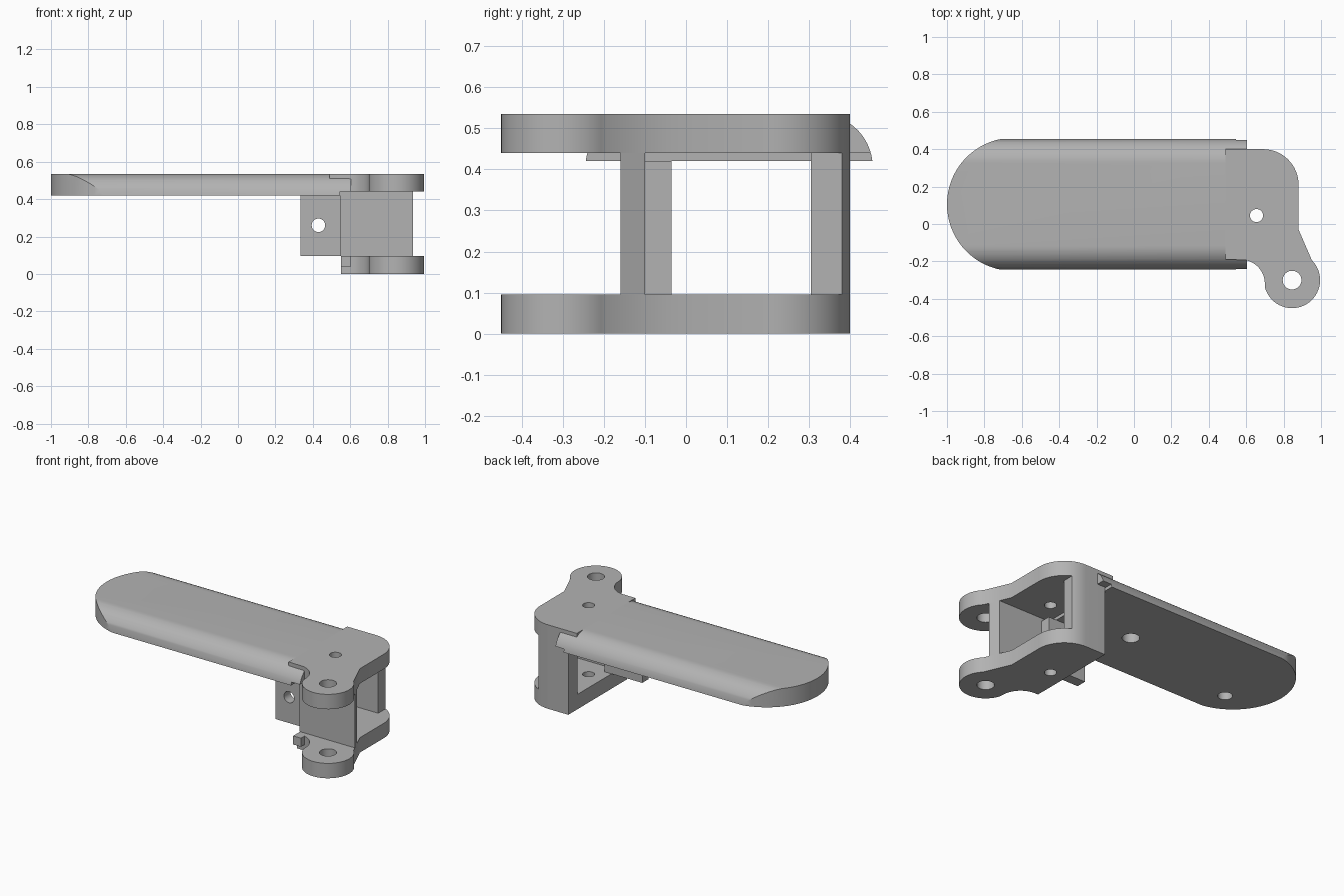
import bpy, bmesh, math
from mathutils import Matrix, Vector

cube = bpy.data.objects.get("Cube")
if cube:
    bpy.data.objects.remove(cube, do_unlink=True)

grey = bpy.data.materials.new("plain_grey")
grey.use_nodes = True
grey.diffuse_color = (0.45, 0.45, 0.45, 1)
grey.node_tree.nodes["Principled BSDF"].inputs["Base Color"].default_value = (0.45, 0.45, 0.45, 1)

# Maps local prism axes (u, v, extrusion) onto world axes
AXES = {"z": Matrix.Identity(3),
        "x": Matrix(((0, 0, 1), (1, 0, 0), (0, 1, 0))),
        "y": Matrix(((0, 1, 0), (0, 0, 1), (1, 0, 0)))}


def prism(name, outline, low, high, axis="z"):
    """Extrude a closed 2D outline along one axis."""
    bm = bmesh.new()
    rot = AXES[axis]
    face = bm.faces.new([bm.verts.new(rot @ Vector((u, v, low))) for u, v in outline])
    top = bmesh.ops.extrude_face_region(bm, geom=[face])
    moved = [g for g in top["geom"] if isinstance(g, bmesh.types.BMVert)]
    bmesh.ops.translate(bm, verts=moved, vec=rot @ Vector((0, 0, high - low)))
    bmesh.ops.recalc_face_normals(bm, faces=bm.faces)
    mesh = bpy.data.meshes.new(name)
    bm.to_mesh(mesh)
    bm.free()
    mesh.materials.append(grey)
    obj = bpy.data.objects.new(name, mesh)
    bpy.context.collection.objects.link(obj)
    return obj


def rect(u0, u1, v0, v1):
    return [(u0, v0), (u1, v0), (u1, v1), (u0, v1)]


def arc(cu, cv, r, start, end, steps=16):
    angles = [math.radians(start + (end - start) * i / steps) for i in range(steps + 1)]
    return [(cu + r * math.cos(a), cv + r * math.sin(a)) for a in angles]


def circle(cu, cv, r):
    return arc(cu, cv, r, 0, 350, 35)


def combine(obj, tool, operation):
    """Apply a boolean and discard the tool."""
    tool.hide_render = True
    mod = obj.modifiers.new("cut", "BOOLEAN")
    mod.operation, mod.object, mod.solver = operation, tool, "EXACT"
    bpy.ops.object.select_all(action="DESELECT")
    bpy.context.view_layer.objects.active = obj
    obj.select_set(True)
    bpy.ops.object.modifier_apply(modifier=mod.name)
    bpy.data.objects.remove(tool, do_unlink=True)


def hub_outline(left):
    """Hinge plate outline: rounded corner, slanted neck, round pin eye."""
    return ([(left, 0.4)] + arc(0.69, 0.21, 0.19, 90, 0)
            + [(0.88, -0.03)] + arc(0.845, -0.3, 0.15, 45, -163, 32)
            + arc(0.57, -0.32, 0.13, 10, 80, 10) + [(left, -0.19)])


MID = 0.105       # centre line of the lever
TOP = 0.535
PLATE = 0.095     # plate thickness
UPPER = TOP - PLATE

# Lever: domed bar trimmed to a rounded plan
side = arc(0.22, TOP - 0.13, 0.13, 6.6, 90, 14)
dome = [(MID + u, v) for u, v in side] + [(MID - u, v) for u, v in reversed(side)]
lever = prism("lever", dome, -1.1, 0.605, "x")
half = math.degrees(math.asin(0.35 / 0.356))
plan = arc(-0.644, MID, 0.356, 180 - half, 180 + half, 32)
plan += [(0.7, MID - 0.35), (0.7, MID + 0.35)]
combine(lever, prism("plan_cutter", plan, 0.3, 0.7), "INTERSECT")
combine(lever, prism("end_cutter", rect(0.545, 0.7, -0.5, 0.7), 0.3, UPPER), "DIFFERENCE")
combine(lever, prism("hub_cutter", hub_outline(0.49), UPPER, 0.7), "DIFFERENCE")
# Blind holes in the underside
for x, y, r in ((0.09, 0.08, 0.05), (-0.74, -0.08, 0.042)):
    combine(lever, prism("hole_cutter", circle(x, y, r), 0.3, 0.5), "DIFFERENCE")

# Two hinge plates with pin and screw holes
upper = prism("upper_hinge_plate", hub_outline(0.49), UPPER, TOP)
lower = prism("lower_hinge_plate", hub_outline(0.55), 0, PLATE)
for plate in (upper, lower):
    for x, y, r in ((0.655, 0.045, 0.035), (0.845, -0.3, 0.05)):
        combine(plate, prism("hole_cutter", circle(x, y, r), -0.1, 0.7), "DIFFERENCE")

# Walls joining the plates, trimmed to the plate outline
front_wall = prism("front_wall", rect(0.545, 1.1, -0.16, -0.1), PLATE, UPPER)
back_post = prism("back_post", rect(0.55, 0.775, 0.305, 0.5), PLATE, UPPER)
for wall in (front_wall, back_post):
    combine(wall, prism("outline_cutter", hub_outline(0.49), -0.1, 0.7), "INTERSECT")

# Drilled tab under the lever, and a small lug on the lower plate
tab = prism("tab", rect(PLATE, 0.42, 0.333, 0.6), -0.1, -0.035, "y")
combine(tab, prism("hole_cutter", circle(0.26, 0.43, 0.036), -0.3, 0.1, "y"), "DIFFERENCE")
lug = prism("lug", rect(0.55, 0.605, -0.23, -0.18), 0.04, PLATE)

for obj in (lever, upper, lower, front_wall, back_post, tab, lug):
    bpy.ops.object.select_all(action="DESELECT")
    bpy.context.view_layer.objects.active = obj
    obj.select_set(True)
    bpy.ops.object.shade_smooth_by_angle(angle=math.radians(30))
